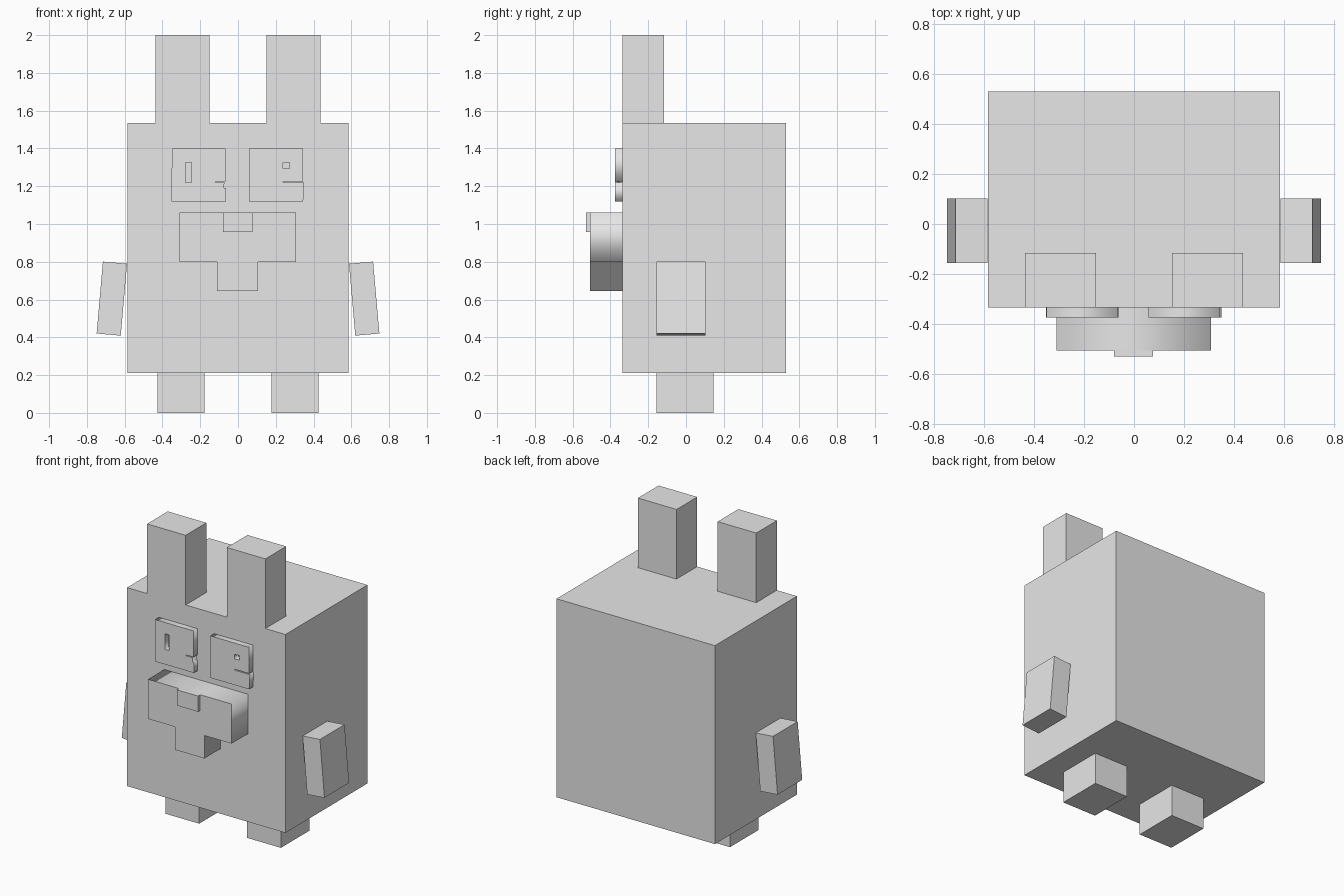
import bpy
from math import radians
from mathutils import Matrix

cube = bpy.data.objects.get("Cube")
if cube:
    bpy.data.objects.remove(cube, do_unlink=True)

grey = bpy.data.materials.new("plain_grey")
grey.use_nodes = True
grey.diffuse_color = (0.8, 0.8, 0.8, 1)
grey.node_tree.nodes["Principled BSDF"].inputs["Base Color"].default_value = (0.8, 0.8, 0.8, 1)


def box(name, x, y, z, tilt=0):
    """Box between (min, max) pairs, turned about its centre in the front plane."""
    bpy.ops.mesh.primitive_cube_add(size=1)
    ob = bpy.context.object
    ob.name = name
    spans = (x, y, z)
    centre = Matrix.Translation([(a + b) / 2 for a, b in spans])
    size = Matrix.Diagonal([b - a for a, b in spans] + [1])
    ob.data.transform(centre @ Matrix.Rotation(radians(tilt), 4, "Y") @ size)
    ob.data.materials.append(grey)
    return ob


def plate(name, loops, front, back):
    """Front-view outline, with any holes, extruded from front to back."""
    curve = bpy.data.curves.new(name, "CURVE")
    curve.dimensions = "2D"
    curve.fill_mode = "BOTH"
    curve.extrude = (back - front) / 2
    for loop in loops:
        spline = curve.splines.new("POLY")
        spline.points.add(len(loop) - 1)
        for point, (x, z) in zip(spline.points, loop):
            point.co = (x, z, 0, 1)
        spline.use_cyclic_u = True
    ob = bpy.data.objects.new(name, curve)
    bpy.context.collection.objects.link(ob)
    ob.rotation_euler.x = radians(90)
    ob.location.y = (front + back) / 2
    curve.materials.append(grey)
    bpy.ops.object.select_all(action="DESELECT")
    ob.select_set(True)
    bpy.context.view_layer.objects.active = ob
    bpy.ops.object.convert(target="MESH")


def rect(x0, x1, z0, z1):
    return [(x0, z0), (x1, z0), (x1, z1), (x0, z1)]


FACE = -0.335

# Body
box("body", (-0.585, 0.585), (FACE, 0.53), (0.21, 1.535))

# Paired limbs and ears
for side, s in (("left", 1), ("right", -1)):
    def span(a, b):
        return sorted((s * a, s * b))
    box(side + "_ear", span(0.152, 0.437), (FACE, -0.117), (1.535, 2.0))
    box(side + "_foot", span(0.177, 0.427), (-0.157, 0.145), (0, 0.21))
    box(side + "_arm", span(0.604, 0.732), (-0.157, 0.103), (0.414, 0.796), -5 * s)

# Eyes: plates with a pupil hole and a thin slit
plate("right_eye", [
    [(-0.352, 1.12), (-0.063, 1.12), (-0.063, 1.19), (-0.075, 1.19), (-0.072, 1.219),
     (-0.12, 1.219), (-0.12, 1.225), (-0.065, 1.225), (-0.065, 1.4), (-0.35, 1.4)],
    rect(-0.277, -0.246, 1.22, 1.325)], -0.375, FACE)
plate("left_eye", [
    [(0.058, 1.12), (0.345, 1.12), (0.35, 1.219), (0.237, 1.219), (0.237, 1.225),
     (0.345, 1.225), (0.345, 1.4), (0.058, 1.4)],
    rect(0.237, 0.272, 1.295, 1.325)], -0.375, FACE)

# Muzzle with jaw, and nose
plate("muzzle", [
    [(-0.11, 0.645), (0.107, 0.645), (0.107, 0.798), (0.308, 0.798),
     (0.308, 1.062), (-0.31, 1.062), (-0.31, 0.798), (-0.11, 0.798)]], -0.507, FACE)
box("nose", (-0.08, 0.076), (-0.53, -0.507), (0.957, 1.062))
